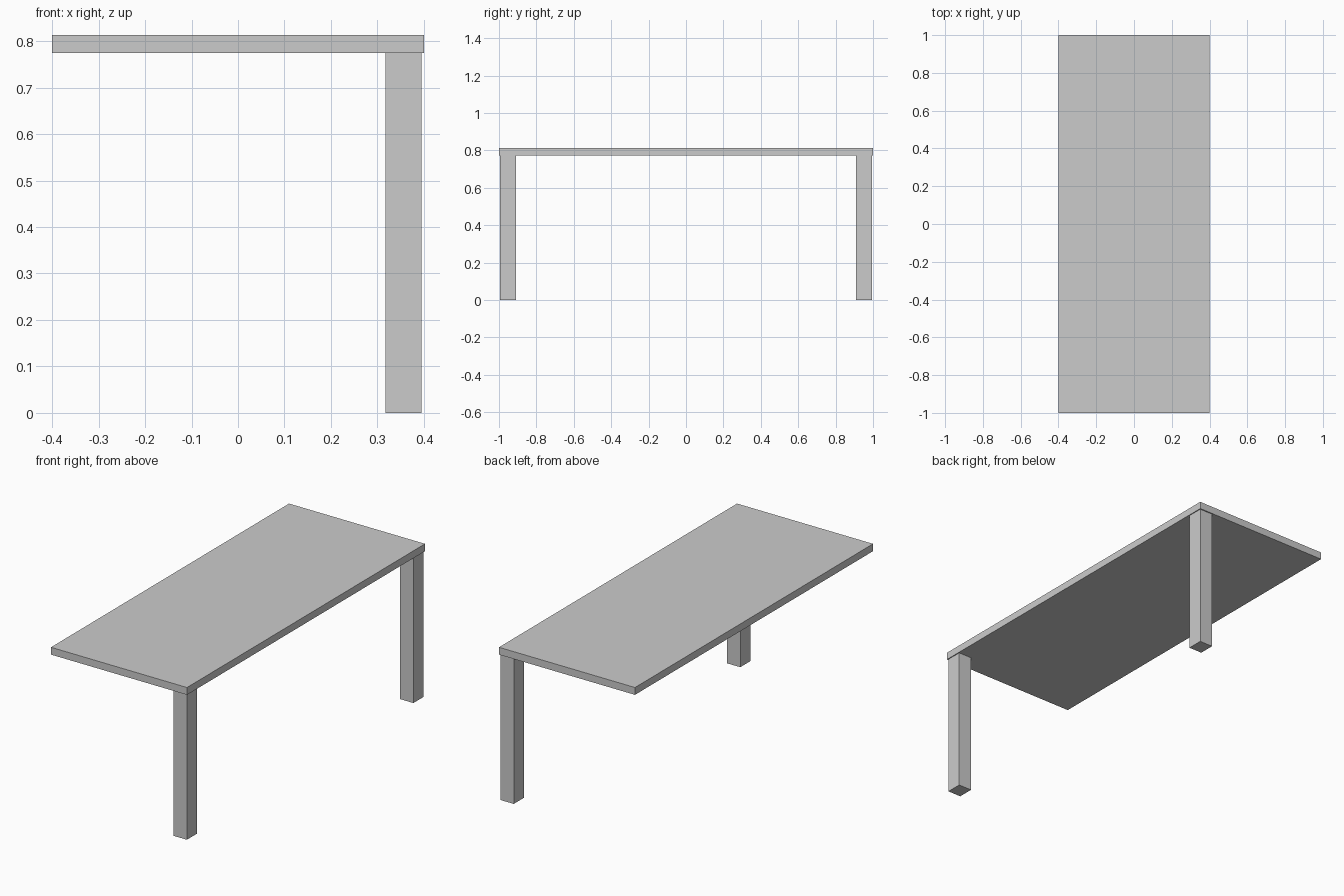
import bpy

if "Cube" in bpy.data.objects:
    bpy.data.objects.remove(bpy.data.objects["Cube"])

TOP_Z, UNDER_Z = 0.813, 0.774


def box(name, lo, hi):
    """Axis-aligned box between two corners."""
    centre = [(a + b) / 2 for a, b in zip(lo, hi)]
    bpy.ops.mesh.primitive_cube_add(size=1, location=centre)
    obj = bpy.context.object
    obj.name = name
    obj.scale = [b - a for a, b in zip(lo, hi)]
    bpy.ops.object.transform_apply(location=False, rotation=False, scale=True)
    return obj


# Table top
box("table_top", (-0.4, -1, UNDER_Z), (0.4, 1, TOP_Z))

# Two legs, both along the right edge
for name, y0, y1 in (("front_leg", -0.994, -0.909), ("back_leg", 0.909, 0.994)):
    box(name, (0.317, y0, 0), (0.395, y1, UNDER_Z))
